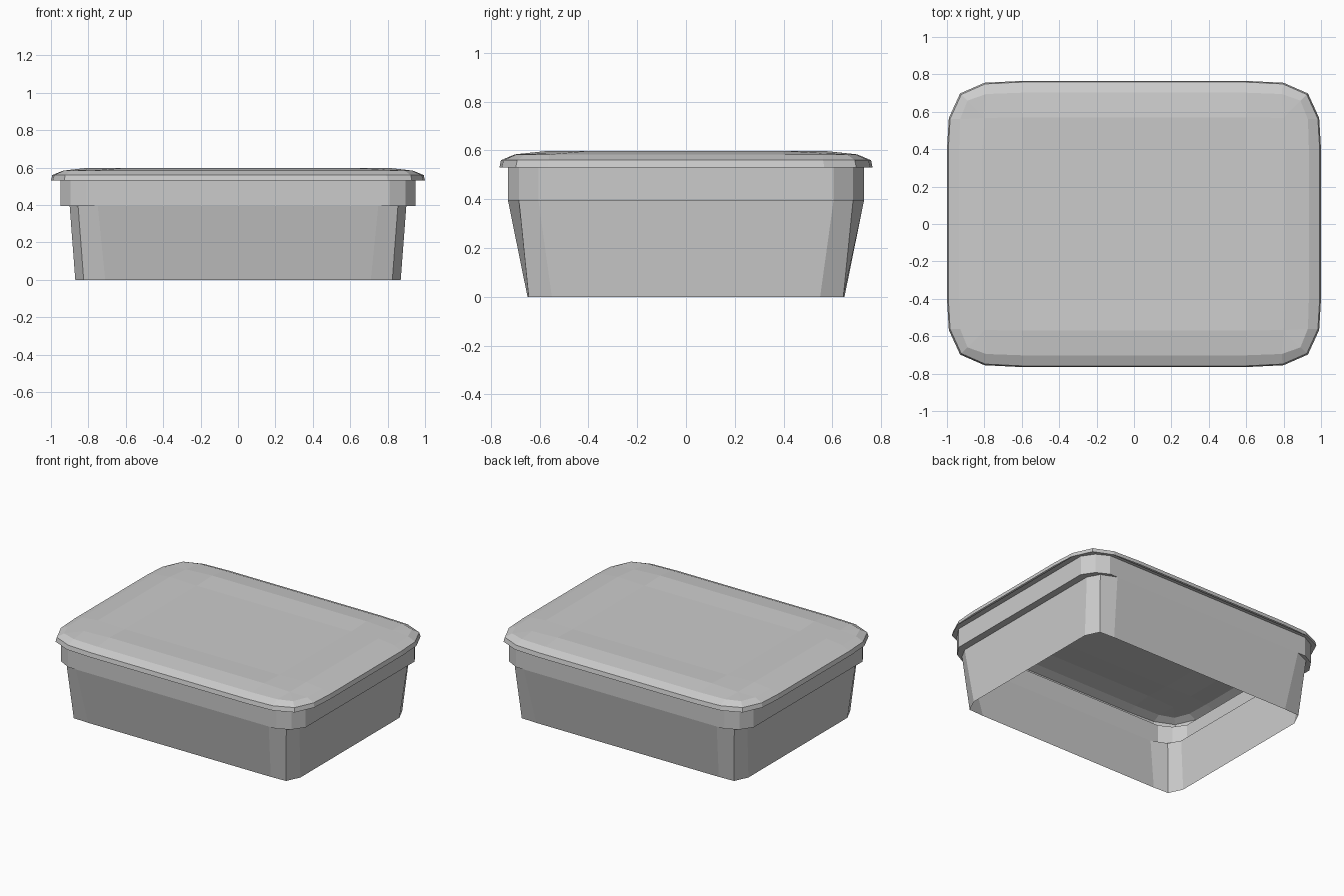
import bpy
import bmesh

cube = bpy.data.objects.get("Cube")
if cube:
    bpy.data.objects.remove(cube, do_unlink=True)

# One grey plastic
plastic = bpy.data.materials.new("grey_plastic")
plastic.use_nodes = True
GREY = (0.6, 0.6, 0.6, 1)
plastic.diffuse_color = GREY
plastic.node_tree.nodes["Principled BSDF"].inputs["Base Color"].default_value = GREY


def finish(name, bm, up=False):
    if up:
        bmesh.ops.recalc_face_normals(bm, faces=bm.faces)
    mesh = bpy.data.meshes.new(name)
    bm.to_mesh(mesh)
    bm.free()
    mesh.materials.append(plastic)
    obj = bpy.data.objects.new(name, mesh)
    bpy.context.collection.objects.link(obj)
    return obj


def ring(bm, corner, z):
    """Mirror one corner outline (side to back) into a closed counter-clockwise loop."""
    loop = []
    for sx, sy in ((1, 1), (-1, 1), (-1, -1), (1, -1)):
        pts = corner if sx * sy > 0 else corner[::-1]
        loop += [bm.verts.new((sx * x, sy * y, z)) for x, y in pts]
    return loop


def bridge(bm, low, high):
    n = len(low)
    for i in range(n):
        j = (i + 1) % n
        bm.faces.new((low[i], low[j], high[j], high[i]))


# Container: tapered open wall, ledge, straight band, flange under the lid
base = [(0.87, 0.55), (0.825, 0.645), (0.71, 0.65)]
shoulder = [(0.90, 0.605), (0.855, 0.685), (0.75, 0.73)]
band = [(0.95, 0.605), (0.895, 0.685), (0.81, 0.73)]
rim = [(1.0, 0.40), (0.99, 0.567), (0.93, 0.698), (0.80, 0.755), (0.60, 0.765)]

bm = bmesh.new()
loops = [ring(bm, c, z) for c, z in
         ((base, 0), (shoulder, 0.395), (band, 0.395), (band, 0.53))]
for low, high in zip(loops, loops[1:]):
    bridge(bm, low, high)
finish("container", bm)

# Flange closing the gap between band and lid edge
bm = bmesh.new()
bridge(bm, ring(bm, band, 0.53), ring(bm, rim[1:4], 0.53))
finish("flange", bm)

# Lid: short skirt, rounded shoulder, raised ridge and a shallow dished centre
upper = [(x * 0.993, y * 0.992) for x, y in rim]
bevel = [(0.935, 0.40), (0.93, 0.56), (0.89, 0.66), (0.79, 0.695), (0.60, 0.702)]
ridge = [(0.81, 0.40), (0.80, 0.567), (0.60, 0.57)]
dish = (0.60, 0.40)

bm = bmesh.new()
skirt = ring(bm, rim, 0.53)
edge = ring(bm, upper, 0.56)
crown = ring(bm, bevel, 0.584)
bridge(bm, skirt, edge)
bridge(bm, edge, crown)
top = ring(bm, ridge, 0.598)
for i in (1, 4, 7, 10):
    top[i].co.z = 0.589
centre = ring(bm, [dish], 0.591)
for q in range(4):
    c = crown[q * 5:q * 5 + 5]
    t = top[q * 3:q * 3 + 3]
    nc, nt = crown[(q * 5 + 5) % 20], top[(q * 3 + 3) % 12]
    # Corner patches
    bm.faces.new((c[0], c[1], t[1], t[0]))
    bm.faces.new((c[1], c[2], t[1]))
    bm.faces.new((c[2], c[3], t[1]))
    bm.faces.new((c[3], c[4], t[2], t[1]))
    bm.faces.new((t[0], t[1], t[2], centre[q]))
    # Straight runs
    bm.faces.new((c[4], nc, nt, t[2]))
    bm.faces.new((t[2], nt, centre[(q + 1) % 4], centre[q]))
bm.faces.new(centre)
finish("lid", bm, up=True)
